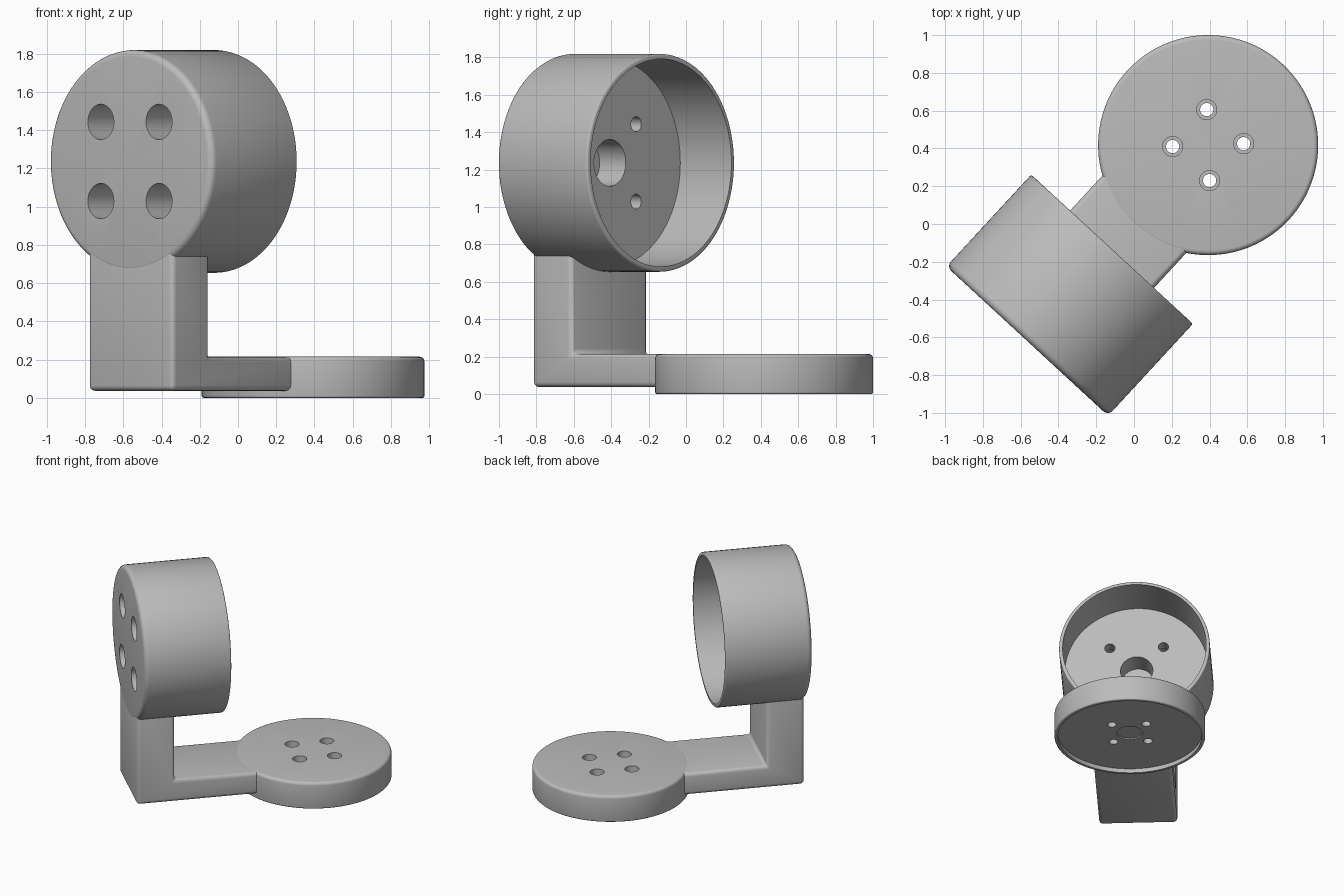
import bpy
import bmesh
from math import radians, sin, cos, pi
from mathutils import Matrix, Vector

if "Cube" in bpy.data.objects:
    bpy.data.objects.remove(bpy.data.objects["Cube"], do_unlink=True)

# Main dimensions (local frame: y runs from the cup front towards the base disc)
RADIUS, INNER = 0.5825, 0.555
CUP_Z, CUP_DEPTH, FLOOR = 1.236, 0.662, 0.29
BASE_Y, BASE_TOP, RECESS = 1.412, 0.215, 0.035
ARM_HALF = 0.302
PLACE = Matrix.Translation((-0.565, -0.62, 0)) @ Matrix.Rotation(radians(-42.7), 4, 'Z')

grey = bpy.data.materials.new("plain grey")
grey.use_nodes = True
grey.diffuse_color = (0.5, 0.5, 0.5, 1)
grey.node_tree.nodes["Principled BSDF"].inputs["Base Color"].default_value = (0.5, 0.5, 0.5, 1)


def finish(name, bm, matrix):
    bmesh.ops.recalc_face_normals(bm, faces=bm.faces)
    bm.transform(matrix)
    mesh = bpy.data.meshes.new(name)
    bm.to_mesh(mesh)
    bm.free()
    mesh.materials.append(grey)
    obj = bpy.data.objects.new(name, mesh)
    bpy.context.collection.objects.link(obj)
    return obj


def arc(r, h, size, start, steps=5):
    """Quarter-round profile points about (r, h)."""
    return [(r + size * cos(start + i * pi / 2 / steps),
             h + size * sin(start + i * pi / 2 / steps)) for i in range(steps + 1)]


def lathe(name, profile, matrix, segments=96):
    """Spin (radius, height) points around z, then place the result."""
    bm = bmesh.new()
    verts = [bm.verts.new((r, 0, h)) for r, h in profile]
    edges = [bm.edges.new(pair) for pair in zip(verts, verts[1:])]
    bmesh.ops.spin(bm, geom=verts + edges, cent=(0, 0, 0), axis=(0, 0, 1),
                   angle=2 * pi, steps=segments)
    bmesh.ops.remove_doubles(bm, verts=bm.verts, dist=0.0001)
    return finish(name, bm, matrix)


def drill(target, matrix, spacing, wide, narrow, step, length):
    """Cut four stepped screw holes in a square pattern."""
    for sx in (-1, 1):
        for sy in (-1, 1):
            profile = [(0, -0.05), (wide, -0.05), (wide, step),
                       (narrow, step), (narrow, length), (0, length)]
            shift = Matrix.Translation((sx * spacing, sy * spacing, 0))
            cutter = lathe("hole_cutter", profile, matrix @ shift, 40)
            cutter.hide_render = True
            mod = target.modifiers.new("hole", 'BOOLEAN')
            mod.operation = 'DIFFERENCE'
            mod.solver = 'EXACT'
            mod.object = cutter
            bpy.context.view_layer.objects.active = target
            bpy.ops.object.modifier_apply(modifier=mod.name)
            bpy.data.objects.remove(cutter, do_unlink=True)


# Upright cup, open at the rear, with a blind shaft recess in its floor
cup_place = PLACE @ Matrix.Translation((0, 0, CUP_Z)) @ Matrix.Rotation(-pi / 2, 4, 'X')
edge, lip = 0.035, 0.012
cup_profile = ([(0, 0)] + arc(RADIUS - edge, edge, edge, -pi / 2)
               + arc(RADIUS - lip, CUP_DEPTH - lip, lip, 0, 3)
               + [(INNER, CUP_DEPTH), (INNER, FLOOR), (0.125, FLOOR), (0.125, 0.1), (0, 0.1)])
cup = lathe("motor_cup", cup_profile, cup_place)
drill(cup, cup_place, 0.207, 0.0925, 0.04, 0.2, 0.35)

# Base disc with a shallow recess underneath
base_place = PLACE @ Matrix.Translation((0, BASE_Y, 0))
edge, lip = 0.025, 0.01
base_profile = ([(0, RECESS + 0.01), (0.1, RECESS + 0.01), (0.1, RECESS),
                 (INNER, RECESS), (INNER, 0)]
                + arc(RADIUS - lip, lip, lip, -pi / 2, 3)
                + arc(RADIUS - edge, BASE_TOP - edge, edge, 0) + [(0, BASE_TOP)])
base = lathe("base_disc", base_profile, base_place)
top_down = base_place @ Matrix.Translation((0, 0, BASE_TOP)) @ Matrix.Rotation(pi, 4, 'X')
drill(base, top_down, 0.133, 0.053, 0.035, 0.1, 0.3)

# L-shaped arm joining cup and base, all edges rounded
gap = 0.0015
near, back, low, high = gap, FLOOR - gap, RECESS + gap, BASE_TOP - gap
outline = [(near, low), (1.0, low), (1.0, high), (back, high), (back, 0.85), (near, 0.85)]
bm = bmesh.new()
side = bm.faces.new([bm.verts.new((-ARM_HALF, y, z)) for y, z in outline])
grown = bmesh.ops.extrude_face_region(bm, geom=[side])["geom"]
bmesh.ops.translate(bm, vec=Vector((2 * ARM_HALF, 0, 0)),
                    verts=[g for g in grown if isinstance(g, bmesh.types.BMVert)])
bmesh.ops.recalc_face_normals(bm, faces=bm.faces)
bmesh.ops.bevel(bm, geom=bm.edges[:], offset=0.028, segments=4, profile=0.5,
                affect='EDGES', clamp_overlap=True)
arm = finish("support_arm", bm, PLACE)

# Smooth shading with crisp hole and rim edges
bpy.ops.object.select_all(action='DESELECT')
for obj in (cup, base, arm):
    obj.select_set(True)
bpy.context.view_layer.objects.active = cup
bpy.ops.object.shade_smooth_by_angle(angle=radians(35))
